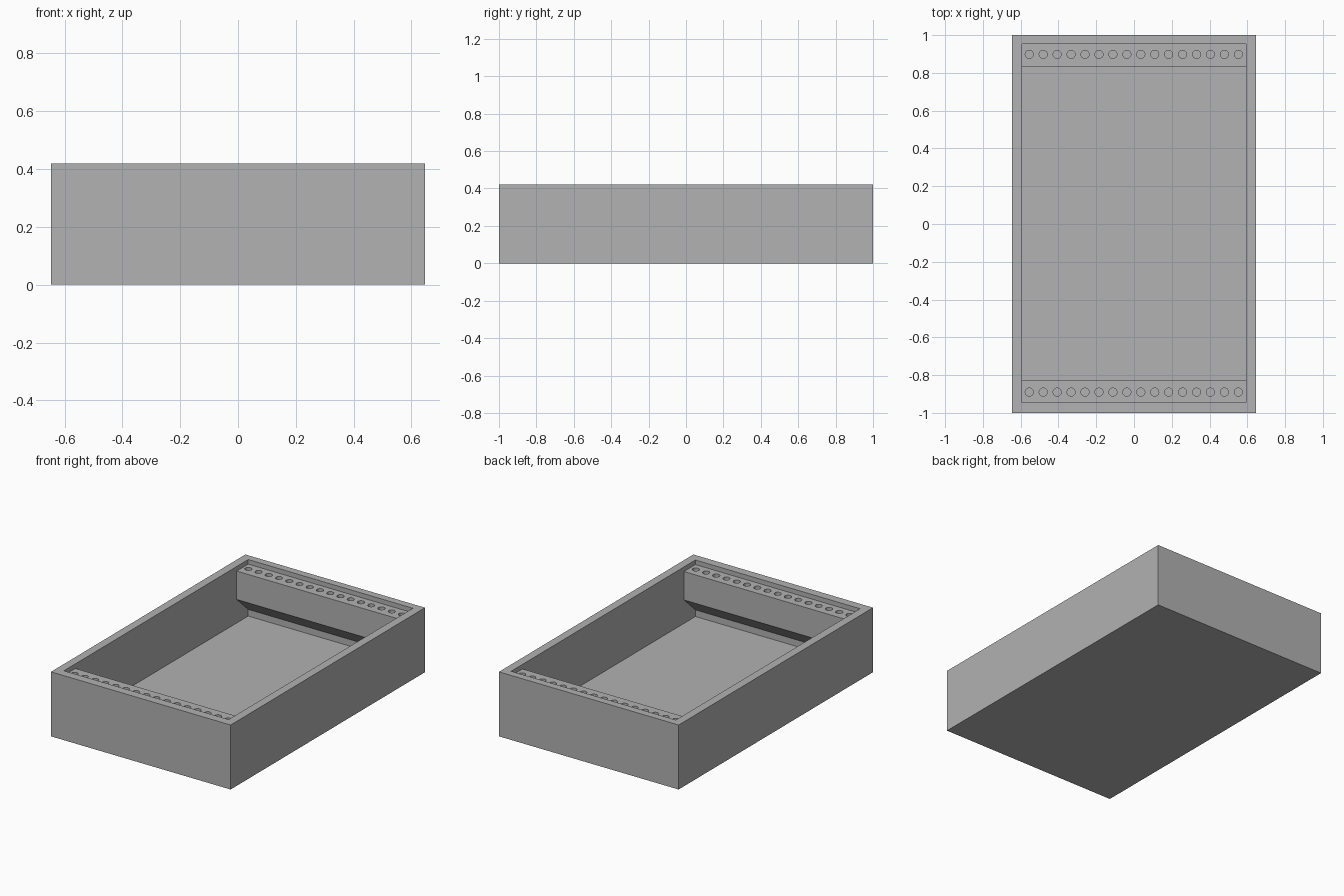
import bpy
import bmesh
from mathutils import Matrix, Vector

default = bpy.data.objects.get("Cube")
if default:
    bpy.data.objects.remove(default, do_unlink=True)

HALF_X, HALF_Y, HEIGHT = 0.647, 1.0, 0.42   # outer block
IN_X, IN_Y, FLOOR = 0.593, 0.948, 0.052     # cavity
SHIFT = 0.004                               # cavity sits slightly towards the back
RAIL_Y, RAIL_TOP = 0.83, 0.39               # rail edge and top
RAIL_LOW, RAIL_ROOT = 0.205, 0.095          # sloped underside of the rails
HOLES, PITCH, RADIUS, DEPTH = 16, 0.0738, 0.0215, 0.145

grey = bpy.data.materials.new("plain grey")
grey.use_nodes = True
colour = (0.445, 0.445, 0.445, 1)
grey.diffuse_color = colour
grey.node_tree.nodes["Principled BSDF"].inputs["Base Color"].default_value = colour


def to_object(name, bm):
    bmesh.ops.recalc_face_normals(bm, faces=bm.faces)
    mesh = bpy.data.meshes.new(name)
    bm.to_mesh(mesh)
    bm.free()
    mesh.materials.append(grey)
    obj = bpy.data.objects.new(name, mesh)
    bpy.context.collection.objects.link(obj)
    return obj


def extrude_x(name, profile, half):
    """Extrude a (y, z) outline from -half to +half along x."""
    bm = bmesh.new()
    face = bm.faces.new([bm.verts.new((-half, y, z)) for y, z in profile])
    new = bmesh.ops.extrude_face_region(bm, geom=[face])["geom"]
    verts = [v for v in new if isinstance(v, bmesh.types.BMVert)]
    bmesh.ops.translate(bm, verts=verts, vec=Vector((2 * half, 0, 0)))
    return to_object(name, bm)


# Outer block of the tray
tray = extrude_x("tray", [(-HALF_Y, 0), (HALF_Y, 0),
                          (HALF_Y, HEIGHT), (-HALF_Y, HEIGHT)], HALF_X)

# Cavity: its outline leaves a rail with a sloped underside at each end
side = [(IN_Y, FLOOR), (IN_Y, RAIL_ROOT), (RAIL_Y, RAIL_LOW),
        (RAIL_Y, RAIL_TOP), (IN_Y, RAIL_TOP), (IN_Y, HEIGHT + 0.1)]
outline = side + [(-y, z) for y, z in reversed(side)]
cavity = extrude_x("cavity_cutter", [(y + SHIFT, z) for y, z in outline], IN_X)

# Rows of blind screw holes in the rails
bm = bmesh.new()
top = RAIL_TOP + 0.01
for sign in (-1, 1):
    for i in range(HOLES):
        x = (i - (HOLES - 1) / 2) * PITCH - 0.001
        y = sign * (RAIL_Y + IN_Y + 0.01) / 2 + SHIFT
        place = Matrix.Translation((x, y, top - DEPTH / 2))
        bmesh.ops.create_cone(bm, cap_ends=True, segments=24, radius1=RADIUS,
                              radius2=RADIUS, depth=DEPTH, matrix=place)
holes = to_object("hole_cutter", bm)

# Cut the tray, then drop the cutters
for cutter in (cavity, holes):
    cutter.hide_render = True
    mod = tray.modifiers.new(cutter.name, "BOOLEAN")
    mod.operation = "DIFFERENCE"
    mod.solver = "EXACT"
    mod.object = cutter
graph = bpy.context.evaluated_depsgraph_get()
cut_mesh = bpy.data.meshes.new_from_object(tray.evaluated_get(graph))
tray.modifiers.clear()
tray.data = cut_mesh
for cutter in (cavity, holes):
    bpy.data.objects.remove(cutter, do_unlink=True)

# Smooth hole walls, sharp box edges
bpy.ops.object.select_all(action="DESELECT")
tray.select_set(True)
bpy.context.view_layer.objects.active = tray
bpy.ops.object.shade_smooth_by_angle()
